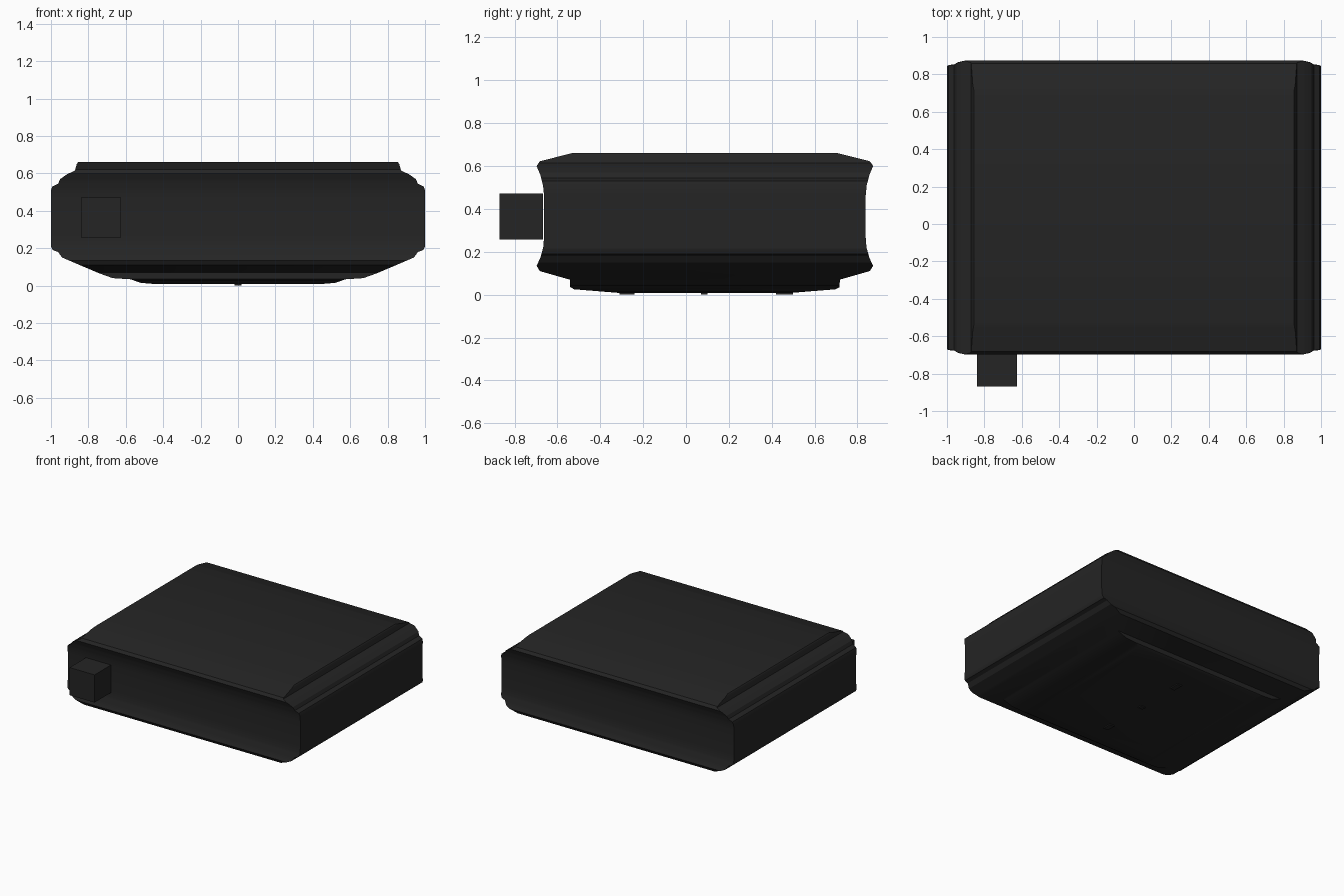
import bpy, bmesh, math

if "Cube" in bpy.data.objects:
    bpy.data.objects.remove(bpy.data.objects["Cube"])

# One near-black plastic
plastic = bpy.data.materials.new("black_plastic")
colour = (0.018, 0.018, 0.018, 1)
plastic.use_nodes = True
plastic.diffuse_color = colour
plastic.node_tree.nodes["Principled BSDF"].inputs["Base Color"].default_value = colour

CENTRE_Y = 0.088


def finish(name, bm):
    bmesh.ops.recalc_face_normals(bm, faces=bm.faces)
    mesh = bpy.data.meshes.new(name)
    bm.to_mesh(mesh)
    bm.free()
    mesh.materials.append(plastic)
    obj = bpy.data.objects.new(name, mesh)
    bpy.context.collection.objects.link(obj)
    return obj


def box(name, low, high):
    bm = bmesh.new()
    bmesh.ops.create_cube(bm, size=1)
    for v in bm.verts:
        v.co = [(a + b) / 2 + c * (b - a) for a, b, c in zip(low, high, v.co)]
    return finish(name, bm)


def width_at(z, profile):
    """Half width of a profile of (z, half width) points at height z."""
    for (z0, w0), (z1, w1) in zip(profile, profile[1:]):
        if z <= z1:
            return w0 + (w1 - w0) * (z - z0) / (z1 - z0)
    return profile[-1][1]


# Side-to-side and front-to-back outlines, as (height, half width)
across = [(0.008, 0.44), (0.015, 0.52), (0.034, 0.575), (0.04, 0.67), (0.065, 0.74),
          (0.12, 0.87), (0.15, 0.94), (0.18, 0.962), (0.19, 0.99), (0.21, 1.0),
          (0.51, 1.0), (0.53, 0.993), (0.545, 0.962), (0.57, 0.95), (0.595, 0.915),
          (0.615, 0.872), (0.65, 0.862), (0.66, 0.855)]
deep = [(0.008, 0.40), (0.025, 0.61), (0.035, 0.628), (0.07, 0.63), (0.11, 0.77),
        (0.135, 0.785), (0.17, 0.768), (0.22, 0.754), (0.27, 0.75), (0.46, 0.75),
        (0.51, 0.755), (0.56, 0.768), (0.60, 0.785), (0.622, 0.77), (0.655, 0.64),
        (0.66, 0.62)]

# Body: rectangles stacked along both outlines
bm = bmesh.new()
rings = []
for z in sorted({p[0] for p in across + deep}):
    x, y = width_at(z, across), width_at(z, deep)
    rings.append([bm.verts.new((sx * x, CENTRE_Y + sy * y, z))
                  for sx, sy in ((-1, -1), (1, -1), (1, 1), (-1, 1))])
for low, high in zip(rings, rings[1:]):
    for i in range(4):
        j = (i + 1) % 4
        bm.faces.new((low[i], low[j], high[j], high[i]))
bm.faces.new(rings[0])
bm.faces.new(rings[-1])
body = finish("body", bm)
bpy.context.view_layer.objects.active = body
body.select_set(True)
bpy.ops.object.shade_smooth_by_angle(angle=math.radians(28))

# Square block standing just clear of the front
box("front_block", (-0.84, -0.87, 0.257), (-0.625, -0.668, 0.472))

# Small raised ribs underneath
for name, y0, y1 in (("front_rib", -0.31, -0.24), ("middle_rib", 0.07, 0.1),
                     ("back_rib", 0.42, 0.5)):
    box(name, (-0.02, y0, 0), (0.02, y1, 0.02))
